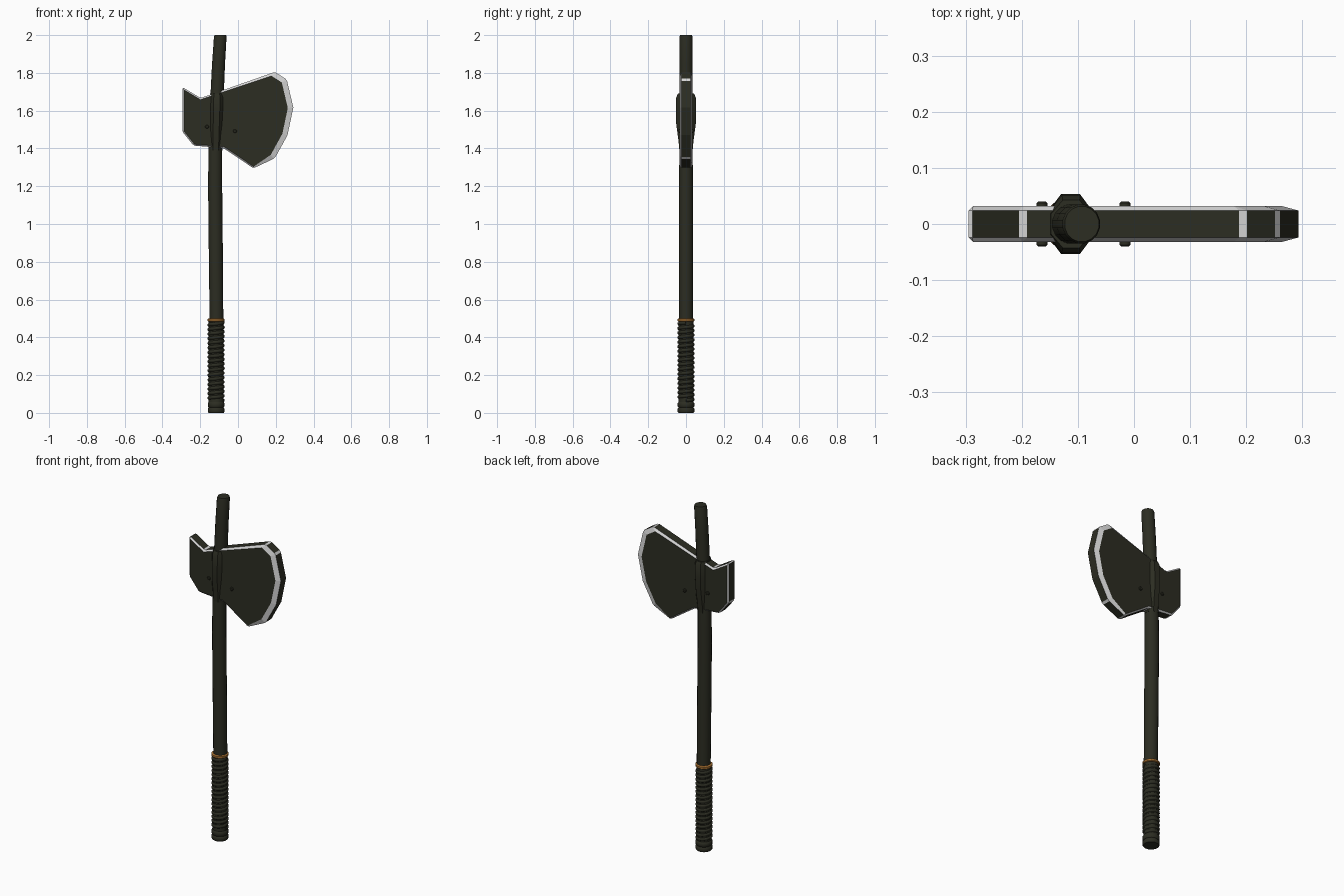
import bpy, bmesh
from math import pi, sin, cos, radians
from mathutils import Vector

if "Cube" in bpy.data.objects:
    bpy.data.objects.remove(bpy.data.objects["Cube"], do_unlink=True)


def material(name, r, g, b):
    m = bpy.data.materials.new(name)
    m.use_nodes = True
    m.diffuse_color = (r, g, b, 1)
    m.node_tree.nodes["Principled BSDF"].inputs["Base Color"].default_value = (r, g, b, 1)
    return m


dark = material("dark olive", 0.025, 0.026, 0.016)
steel = material("bare steel", 0.68, 0.68, 0.68)
brass = material("brass", 0.38, 0.16, 0.03)


def finish(bm, name, mats, angle=None):
    bmesh.ops.recalc_face_normals(bm, faces=bm.faces)
    mesh = bpy.data.meshes.new(name)
    bm.to_mesh(mesh)
    bm.free()
    ob = bpy.data.objects.new(name, mesh)
    bpy.context.collection.objects.link(ob)
    for m in mats:
        mesh.materials.append(m)
    if angle:
        bpy.ops.object.select_all(action="DESELECT")
        bpy.context.view_layer.objects.active = ob
        ob.select_set(True)
        bpy.ops.object.shade_smooth_by_angle(angle=radians(angle))
    return ob


def loft(name, sections, mat, sides=16, angle=40):
    """Closed tube through elliptical sections (x centre, z, x radius, y radius)."""
    bm = bmesh.new()
    rings = []
    for cx, z, rx, ry in sections:
        turns = [2 * pi * (i + 0.5) / sides for i in range(sides)]
        rings.append([bm.verts.new((cx + rx * cos(a), ry * sin(a), z)) for a in turns])
    for lo, hi in zip(rings, rings[1:]):
        for i in range(sides):
            j = (i + 1) % sides
            bm.faces.new((lo[i], lo[j], hi[j], hi[i]))
    bm.faces.new(rings[0])
    bm.faces.new(rings[-1])
    return finish(bm, name, [mat], angle)


# Gently curved shaft
loft("shaft", [(-0.115, 0.02, 0.036, 0.036), (-0.114, 0.5, 0.037, 0.037),
               (-0.118, 0.9, 0.038, 0.037), (-0.121, 1.2, 0.038, 0.037),
               (-0.120, 1.4, 0.037, 0.036), (-0.112, 1.65, 0.036, 0.036),
               (-0.103, 1.85, 0.035, 0.035), (-0.094, 1.99, 0.034, 0.035),
               (-0.093, 2.0, 0.031, 0.032)], dark)

# Butt cap and brass ring at the two ends of the grip
GX = -0.116
loft("butt_cap", [(GX, 0, 0.041, 0.041), (GX, 0.005, 0.045, 0.045),
                  (GX, 0.022, 0.045, 0.045), (GX, 0.028, 0.040, 0.040),
                  (GX, 0.034, 0.045, 0.045), (GX, 0.052, 0.045, 0.045),
                  (GX, 0.058, 0.040, 0.040)], dark)
loft("grip_core", [(GX, 0.05, 0.040, 0.040), (GX, 0.49, 0.040, 0.040)], dark)
loft("grip_ring", [(GX, 0.484, 0.043, 0.043), (GX, 0.487, 0.046, 0.046),
                   (GX, 0.497, 0.046, 0.046), (GX, 0.501, 0.040, 0.040)], brass)

# Cord wound around the grip
TURNS, STEPS = 17, 20
curve = bpy.data.curves.new("grip_cord", "CURVE")
curve.dimensions = "3D"
curve.bevel_depth = 0.010
curve.bevel_resolution = 2
curve.use_fill_caps = True
spline = curve.splines.new("POLY")
spline.points.add(TURNS * STEPS)
for i, p in enumerate(spline.points):
    a = 2 * pi * i / STEPS
    z = 0.066 + 0.412 * i / (TURNS * STEPS)
    p.co = (GX + 0.036 * cos(a), 0.036 * sin(a), z, 1)
spline.use_smooth = True
curve.materials.append(dark)
bpy.context.collection.objects.link(bpy.data.objects.new("grip_cord", curve))

# Axe head: outline extruded, then chamfered in bare steel
HALF = 0.032
outline = [(-0.295, 1.725), (-0.198, 1.667), (0.195, 1.805), (0.258, 1.765),
           (0.293, 1.617), (0.262, 1.47), (0.195, 1.348), (0.082, 1.295),
           (-0.077, 1.402), (-0.235, 1.415), (-0.295, 1.49)]
bm = bmesh.new()
face = bm.faces.new([bm.verts.new((x, -HALF, z)) for x, z in outline])
new = bmesh.ops.extrude_face_region(bm, geom=[face])["geom"]
bmesh.ops.translate(bm, vec=(0, 2 * HALF, 0),
                    verts=[v for v in new if isinstance(v, bmesh.types.BMVert)])
bmesh.ops.recalc_face_normals(bm, faces=bm.faces)
sharp = [e for e in bm.edges if e.calc_face_angle() > 0.5]
bmesh.ops.bevel(bm, geom=sharp, offset=0.008, offset_type="OFFSET", segments=1,
                profile=0.5, affect="EDGES", material=1, clamp_overlap=True)
# Widen the chamfer along the cutting edge
centre = Vector((-0.1, 0, 1.57))
for v in bm.verts:
    if abs(v.co.y) > HALF - 0.002 and v.co.x > 0.15:
        pull = (centre - v.co) * 0.055
        v.co += Vector((pull.x, 0, pull.z))
finish(bm, "axe_head", [dark, steel])

# Faceted socket around the shaft
loft("head_socket", [(-0.118, 1.39, 0.038, 0.038), (-0.117, 1.44, 0.040, 0.043),
                     (-0.115, 1.53, 0.042, 0.056), (-0.113, 1.60, 0.043, 0.058),
                     (-0.112, 1.67, 0.043, 0.056), (-0.112, 1.69, 0.039, 0.046)],
     dark, sides=8, angle=25)

# Rivets through the head
for side, x, z in (("poll", -0.164, 1.515), ("blade", -0.016, 1.492)):
    rivet = loft("rivet_" + side, [(0, -0.040, 0.007, 0.007), (0, -0.037, 0.010, 0.010),
                                   (0, 0.037, 0.010, 0.010), (0, 0.040, 0.007, 0.007)],
                 dark, sides=10)
    rivet.rotation_euler.x = pi / 2
    rivet.location = (x, 0, z)
